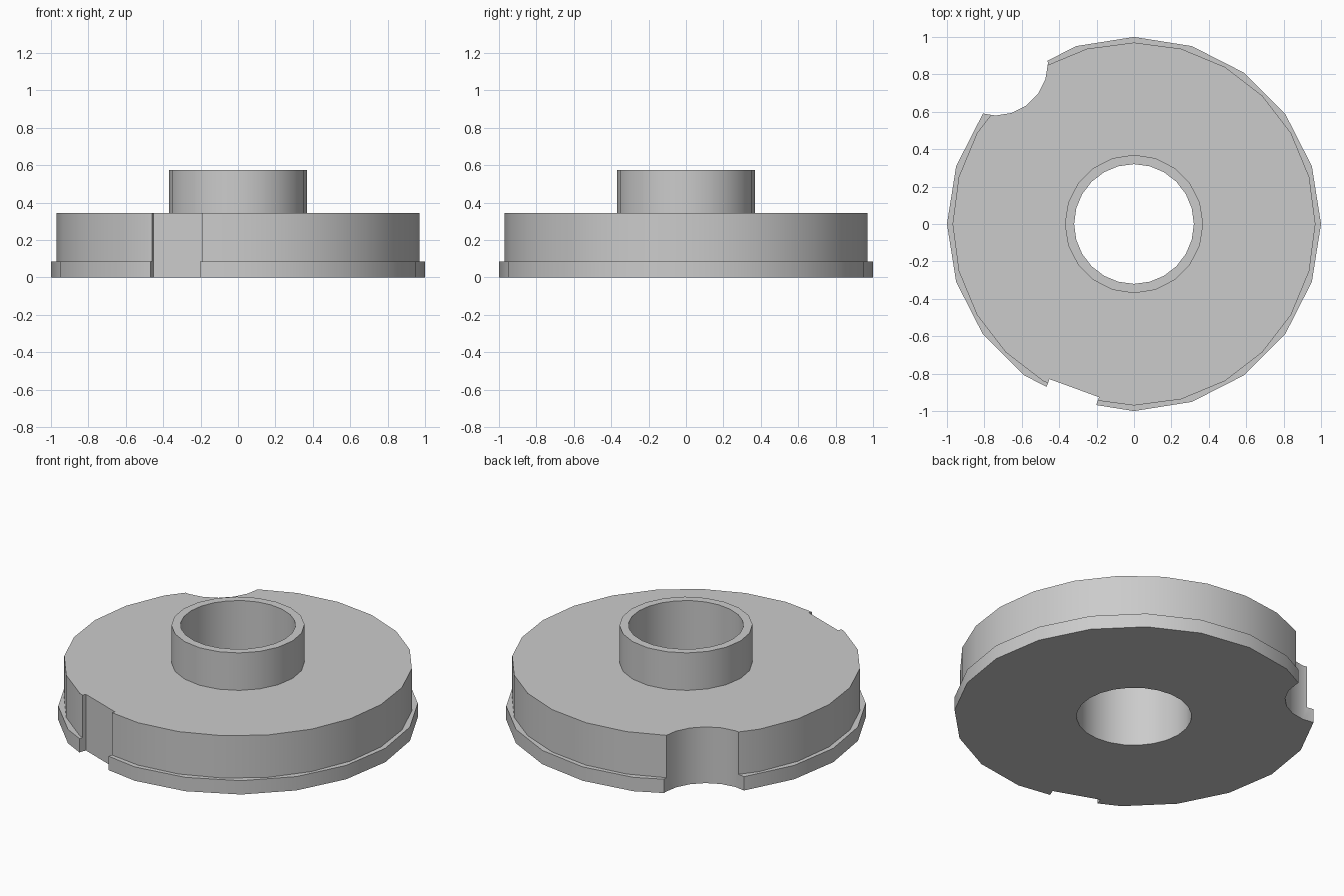
import bpy
from math import radians, sin, cos

cube = bpy.data.objects.get("Cube")
if cube:
    bpy.data.objects.remove(cube, do_unlink=True)

grey = bpy.data.materials.new("plain grey")
grey.use_nodes = True
colour = (0.6, 0.6, 0.6, 1)
grey.diffuse_color = colour
grey.node_tree.nodes["Principled BSDF"].inputs["Base Color"].default_value = colour


def cylinder(name, sides, radius, bottom, top, x=0, y=0):
    bpy.ops.mesh.primitive_cylinder_add(vertices=sides, radius=radius, depth=top - bottom,
                                        location=(x, y, (bottom + top) / 2))
    ob = bpy.context.object
    ob.name = name
    ob.data.materials.append(grey)
    return ob


def combine(target, tool, operation):
    mod = target.modifiers.new(tool.name, "BOOLEAN")
    mod.operation = operation
    mod.solver = "EXACT"
    mod.object = tool
    bpy.context.view_layer.objects.active = target
    bpy.ops.object.modifier_apply(modifier=mod.name)
    bpy.data.objects.remove(tool, do_unlink=True)


# Wide base rim, main disc and raised hub joined into one solid
wheel = cylinder("flanged_disc", 20, 1.0, 0, 0.085)
combine(wheel, cylinder("main_disc", 24, 0.97, 0.04, 0.345), "UNION")
combine(wheel, cylinder("hub", 20, 0.37, 0.2, 0.575), "UNION")

# Through bore and round scallop in the rim
combine(wheel, cylinder("bore", 24, 0.32, -0.2, 0.8), "DIFFERENCE")
combine(wheel, cylinder("scallop", 20, 0.28, -0.2, 0.8, -0.74, 0.86), "DIFFERENCE")

# Shallow flat-bottomed notch in the rim
angle = radians(-20)
reach = 0.934 + 0.1
bpy.ops.mesh.primitive_cube_add(size=1, location=(reach * sin(angle), -reach * cos(angle), 0.3),
                                rotation=(0, 0, angle))
notch = bpy.context.object
notch.name = "notch"
notch.scale = (0.282, 0.2, 1)
notch.data.materials.append(grey)
bpy.context.view_layer.update()
combine(wheel, notch, "DIFFERENCE")

bpy.ops.object.select_all(action="DESELECT")
wheel.select_set(True)
bpy.context.view_layer.objects.active = wheel
bpy.ops.object.shade_smooth_by_angle(angle=radians(30))
